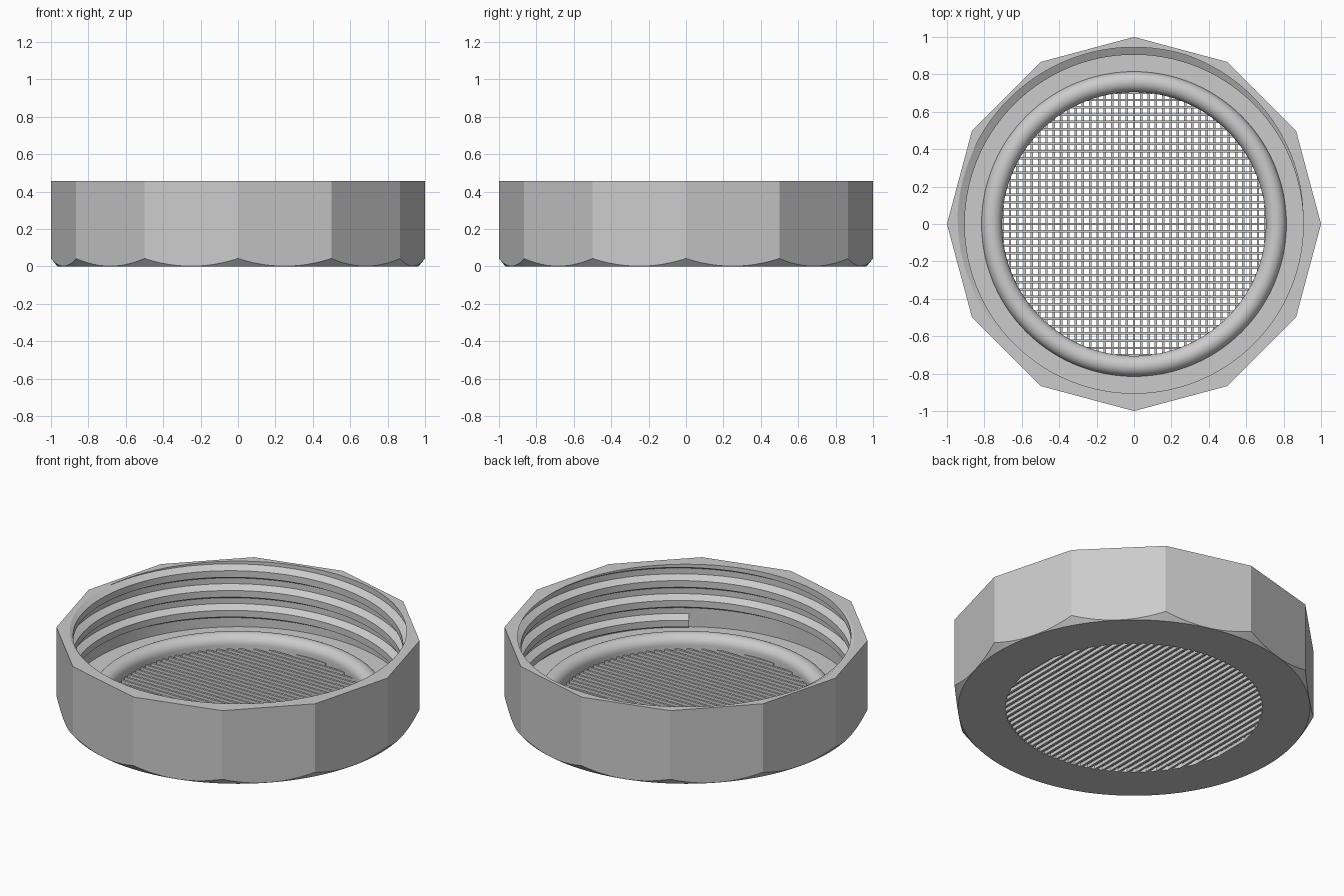
import bpy, bmesh, math
from math import pi, cos, sin, sqrt
from mathutils import Vector

cube = bpy.data.objects.get("Cube")
if cube:
    bpy.data.objects.remove(cube, do_unlink=True)

HEIGHT, FLOOR = 0.457, 0.06
WALL, CREST = 0.945, 0.905          # thread root and crest radii
HOLE, BEAD = 0.705, 0.055           # mesh opening and sealing bead radii
SEGS = 144

grey = bpy.data.materials.new("plain_grey")
grey.use_nodes = True
colour = (0.6, 0.6, 0.6, 1)
grey.diffuse_color = colour
grey.node_tree.nodes["Principled BSDF"].inputs["Base Color"].default_value = colour


def finish(name, bm, smooth=None):
    bmesh.ops.recalc_face_normals(bm, faces=bm.faces[:])
    mesh = bpy.data.meshes.new(name)
    bm.to_mesh(mesh)
    bm.free()
    mesh.materials.append(grey)
    obj = bpy.data.objects.new(name, mesh)
    bpy.context.collection.objects.link(obj)
    if smooth:
        bpy.ops.object.select_all(action='DESELECT')
        obj.select_set(True)
        bpy.context.view_layer.objects.active = obj
        bpy.ops.object.shade_smooth_by_angle(angle=math.radians(smooth))
    return obj


def bridge(bm, a, b, closed=True):
    n = len(a)
    for i in range(n if closed else n - 1):
        j = (i + 1) % n
        bm.faces.new((a[i], a[j], b[j], b[i]))


def twelve_sided(t):
    """Radius of a unit dodecagon with a corner at angle zero."""
    return cos(pi / 12) / cos(t % (pi / 6) - pi / 12)


# Lid body: dodecagon outside with a conical chamfer, round inside with a bead
def circle(r, z):
    return lambda t: (r, z)


rows = [circle(0.965, 0),
        lambda t: (twelve_sided(t), (twelve_sided(t) - 0.965) * 1.2),
        lambda t: (twelve_sided(t), HEIGHT),
        circle(WALL, HEIGHT), circle(WALL, FLOOR)]
for k in range(17):
    a = pi * k / 16
    rows.append(circle(HOLE + BEAD + BEAD * cos(a), FLOOR + BEAD * sin(a)))
rows.append(circle(HOLE, 0))

bm = bmesh.new()
rings = []
for row in rows:
    ring = []
    for i in range(SEGS):
        t = 2 * pi * i / SEGS
        r, z = row(t)
        ring.append(bm.verts.new((r * cos(t), r * sin(t), z)))
    rings.append(ring)
for a, b in zip(rings, rings[1:] + rings[:1]):
    bridge(bm, a, b)
finish("lid_body", bm, 25)

# Inner screw thread: a trapezoid swept up a helix and trimmed at the rim
PITCH, START = 0.12, math.radians(-56)
section = [(WALL + 0.004, -0.045), (CREST, -0.02), (CREST, 0.02), (WALL + 0.004, 0.045)]
bm = bmesh.new()
loops = []
for i in range(int(SEGS * 3.5)):
    turn = i / SEGS
    t = START + 2 * pi * turn
    z0 = 0.097 + PITCH * turn
    loops.append([bm.verts.new((r * cos(t), r * sin(t), z0 + dz)) for r, dz in section])
for a, b in zip(loops, loops[1:]):
    bridge(bm, a, b)
bm.faces.new(loops[0])
bm.faces.new(loops[-1])
cut = bmesh.ops.bisect_plane(bm, geom=bm.verts[:] + bm.edges[:] + bm.faces[:],
                             plane_co=Vector((0, 0, HEIGHT)), plane_no=Vector((0, 0, 1)),
                             clear_outer=True)
edges = [e for e in cut["geom_cut"] if isinstance(e, bmesh.types.BMEdge)]
bmesh.ops.holes_fill(bm, edges=edges, sides=0)
finish("screw_thread", bm, 20)

# Strainer mesh: two crossed layers of thin bars filling the opening
STEP, WIDTH, DEPTH = 0.039, 0.013, 0.02


def bar_layer(name, along_x, z):
    bm = bmesh.new()
    count = int(HOLE / STEP)
    for k in range(-count, count + 1):
        c = k * STEP
        half = sqrt((HOLE + 0.004) ** 2 - c * c)
        size = (2 * half, WIDTH, DEPTH) if along_x else (WIDTH, 2 * half, DEPTH)
        centre = Vector((0, c, z) if along_x else (c, 0, z))
        for v in bmesh.ops.create_cube(bm, size=1)["verts"]:
            v.co = Vector([p * s for p, s in zip(v.co, size)]) + centre
    finish(name, bm)


bar_layer("lower_mesh_bars", False, DEPTH / 2)
bar_layer("upper_mesh_bars", True, DEPTH * 1.5)
